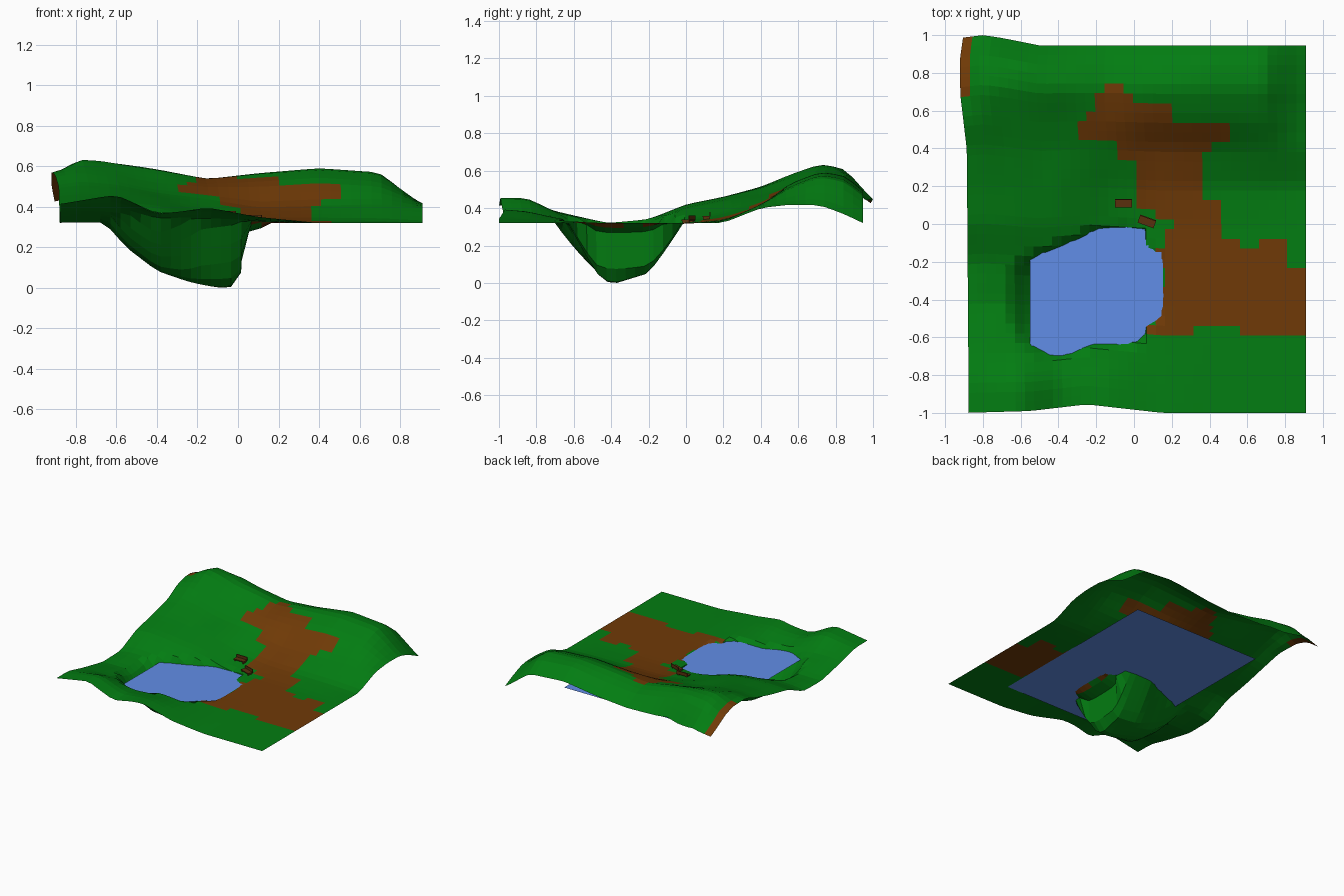
import bpy, bmesh, math
from mathutils import Matrix

if "Cube" in bpy.data.objects:
    bpy.data.objects.remove(bpy.data.objects["Cube"])


def material(name, rgb):
    m = bpy.data.materials.new(name)
    m.diffuse_color = (*rgb, 1)
    m.use_nodes = True
    m.node_tree.nodes["Principled BSDF"].inputs["Base Color"].default_value = m.diffuse_color
    return m


GRASS = material("grass", (0.001, 0.205, 0.006))
DIRT = material("dirt", (0.16, 0.042, 0.002))
WATER = material("water", (0.12, 0.27, 0.8))
WOOD = material("wood", (0.10, 0.03, 0.004))


def lerp_table(xs, vs, x):
    x = max(xs[0], min(xs[-1], x))
    for i in range(len(xs) - 1):
        if x <= xs[i + 1]:
            t = (x - xs[i]) / (xs[i + 1] - xs[i])
            return vs[i] * (1 - t) + vs[i + 1] * t


def profile(pts, x):
    return lerp_table([p[0] for p in pts], [p[1] for p in pts], x)


# rough land heights: one row per y, one column per x
COLS = (-.90, -.78, -.60, -.40, -.15, .10, .40, .70, .91)
LAND = {
    -1.00: (.41, .43, .46, .355, .40, .35, .32, .32, .32),
    -.85: (.41, .43, .46, .37, .385, .34, .32, .32, .32),
    -.68: (.37, .38, .37, .335, .345, .33, .32, .32, .32),
    -.42: (.32, .32, .32, .32, .32, .32, .32, .32, .32),
    -.20: (.32, .34, .34, .325, .32, .32, .32, .32, .32),
    .00: (.41, .42, .42, .40, .33, .32, .32, .32, .32),
    .20: (.45, .46, .46, .44, .37, .34, .335, .33, .32),
    .40: (.50, .515, .51, .47, .44, .40, .41, .42, .40),
    .55: (.56, .58, .56, .52, .50, .51, .53, .51, .415),
    .72: (.57, .64, .62, .595, .545, .575, .595, .575, .41),
    .85: (.53, .615, .60, .55, .51, .53, .575, .55, .36),
    1.00: (.41, .45, .39, .38, .39, .41, .45, .43, .29),
}
ROWS = list(LAND)

# pond bed sections through its deepest point
BED_X = ((-.66, .32), (-.55, .2), (-.4, .09), (-.25, .04), (-.08, 0),
         (-.035, .01), (.0147, .08), (.064, .27), (.165, .32))
BED_Y = ((-.64, .32), (-.56, .19), (-.48, .06), (-.4, 0), (-.2, .06),
         (-.1, .19), (-.01, .32))


def raw_land(x, y):
    return lerp_table(ROWS, [lerp_table(COLS, r, x) for r in LAND.values()], y)


def height(x, y):
    e = .04
    land = sum(raw_land(x + dx, y + dy) for dx, dy in
               ((0, 0), (0, 0), (e, 0), (-e, 0), (0, e), (0, -e))) / 6
    # the west end of the pond swings towards the front
    if y < -.4:
        k = 1 / (1 + .4 * max(0, min(1, (-.2 - x) / .2)))
    else:
        k = 1 + .5 * max(0, min(1, (-.2 - x) / .35))
    yy = -.4 + (y + .4) * k
    a, b = profile(BED_X, x) / .32, profile(BED_Y, yy) / .32
    dig = max(0, 1 - math.hypot(a, b))
    return max(0, land * (1 - 1.03 * dig))


# outline of the bare dirt path
PATH = ((.95, -.27), (.8, -.2), (.78, -.06), (.6, -.12), (.46, -.05), (.46, .1),
        (.35, .15), (.35, .38), (.5, .45), (.48, .52), (.2, .55), (.18, .62),
        (0, .65), (-.1, .76), (-.18, .68), (-.32, .44), (-.1, .43), (-.1, .32),
        (.02, .32), (.02, .1), (.2, 0), (.12, -.15), (.15, -.3), (.1, -.5),
        (.06, -.61), (.25, -.61), (.4, -.52), (.52, -.56), (.95, -.6))


def on_path(x, y):
    inside = False
    for (x1, y1), (x2, y2) in zip(PATH, PATH[1:] + PATH[:1]):
        if (y1 > y) != (y2 > y) and x < x1 + (y - y1) / (y2 - y1) * (x2 - x1):
            inside = not inside
    return inside


def finish(bm, name, *mats):
    me = bpy.data.meshes.new(name)
    bm.to_mesh(me)
    bm.free()
    ob = bpy.data.objects.new(name, me)
    for m in mats:
        me.materials.append(m)
    bpy.context.collection.objects.link(ob)
    return ob


# terrain sheet with wavy borders and the dug-out pond
NX, NY = 36, 38
LEFT = ((-1, -.875), (-.3, -.88), (.4, -.885), (.7, -.92), (.9, -.92), (1, -.905))
FRONT = ((-.9, -1), (-.55, -.99), (-.25, -.955), (.15, -1), (.91, -1))
BACK = ((-.92, .985), (-.8, 1), (-.7, .985), (-.5, .945), (.91, .945))
bm = bmesh.new()
grid = []
for j in range(NY + 1):
    v = j / NY
    row = []
    for i in range(NX + 1):
        xl = profile(LEFT, 2 * v - 1)
        x = xl + (.91 - xl) * i / NX
        yf, yb = profile(FRONT, x), profile(BACK, x)
        y = yf + (yb - yf) * v
        z = height(x, y)
        if .04 < x < .09:      # steep east bank of the pond
            x -= .04 * max(0, min(1, (.312 - z) / .03))
        row.append(bm.verts.new((x, y, z)))
    grid.append(row)
for j in range(NY):
    for i in range(NX):
        f = bm.faces.new((grid[j][i], grid[j][i + 1], grid[j + 1][i + 1], grid[j + 1][i]))
        c = f.calc_center_median()
        f.material_index = int(on_path(c.x, c.y) or (i < 1 and c.y > .7))
finish(bm, "terrain", GRASS, DIRT)

# water sheet
bm = bmesh.new()
bm.faces.new([bm.verts.new((x, y, .315)) for x, y in
              ((-.55, -.75), (.56, -.75), (.56, .71), (-.55, .71))])
finish(bm, "pond_water", WATER)


# two little park benches
def bench(name, x, y, angle):
    bm = bmesh.new()
    parts = [((0, 0, .018), (.09, .042, .006)),       # seat
             ((0, .021, .03), (.09, .006, .024))]     # backrest
    parts += [((s * .036, 0, .009), (.008, .036, .018)) for s in (-1, 1)]  # legs
    for loc, size in parts:
        bmesh.ops.create_cube(bm, size=1, matrix=Matrix.Translation(loc) @ Matrix.Diagonal((*size, 1)))
    ob = finish(bm, name, WOOD)
    ob.location = (x, y, height(x, y) - .006)
    ob.rotation_euler.z = math.radians(angle)


bench("bench_left", -.055, .108, 0)
bench("bench_right", .068, .012, -20)
